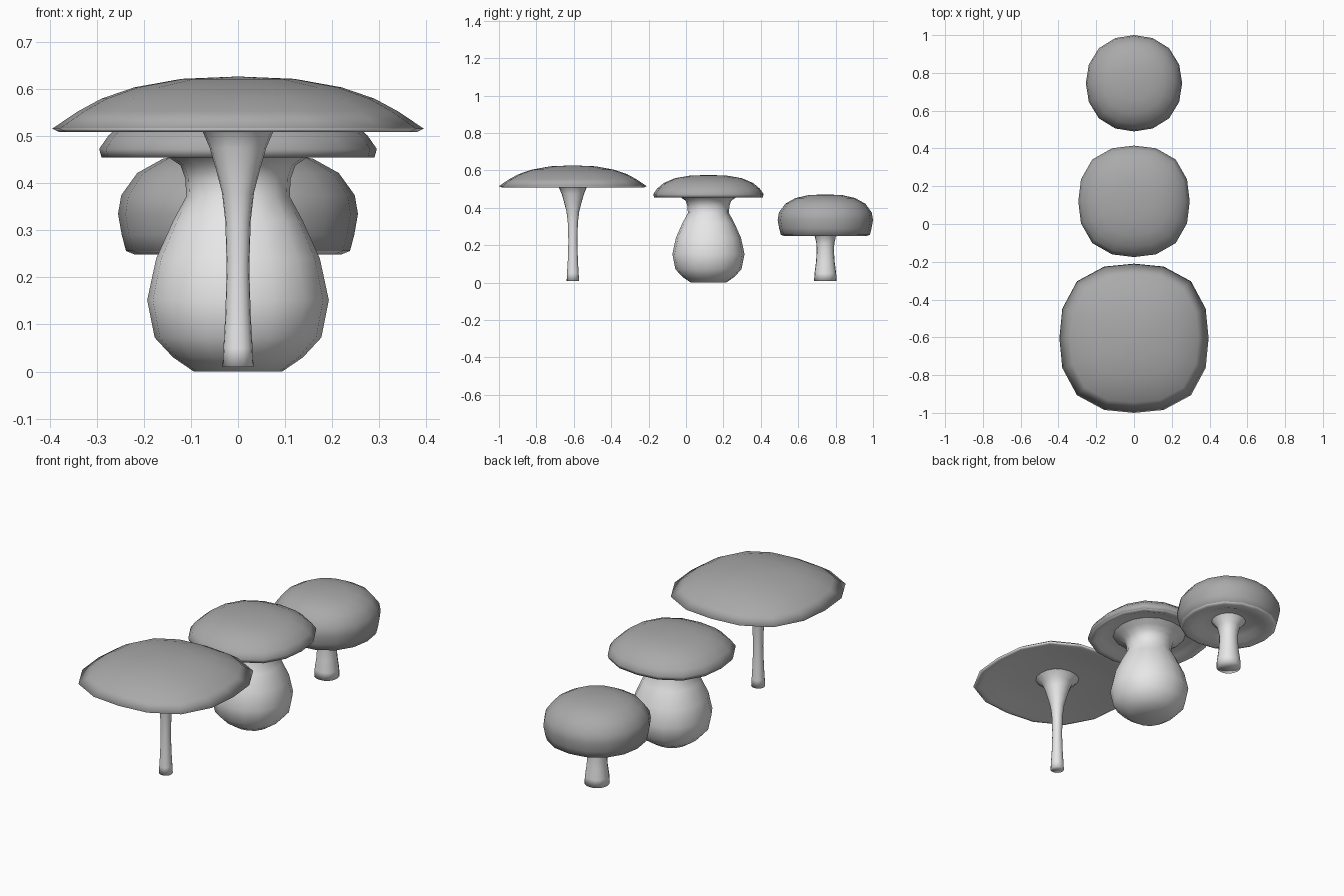
import bpy, bmesh, math


def material(name, v):
    m = bpy.data.materials.new(name)
    m.diffuse_color = (v, v, v, 1)
    return m


CAP = material("cap grey", 0.4)
STEM = material("stem pale grey", 0.8)
SIDES = 16


def lathe(name, y, profile, mat, square=0.0):
    """Spin (radius, z) points; 'square' pushes the diagonals outwards."""
    bm = bmesh.new()
    rings = []
    for r, z in profile:
        if r == 0:
            rings.append([bm.verts.new((0, y, z))])
            continue
        ring = []
        for i in range(SIDES):
            a = 2 * math.pi * i / SIDES
            k = r * (1 + square * math.sin(2 * a) ** 2)
            ring.append(bm.verts.new((k * math.cos(a), y + k * math.sin(a), z)))
        rings.append(ring)
    for a, b in zip(rings, rings[1:]):
        for i in range(SIDES):
            j = (i + 1) % SIDES
            quad = [a[i % len(a)], a[j % len(a)], b[j % len(b)], b[i % len(b)]]
            bm.faces.new(list(dict.fromkeys(quad)))
    bmesh.ops.recalc_face_normals(bm, faces=bm.faces)
    # Downward faces are the pale gills of a cap
    for f in bm.faces:
        f.smooth = True
        f.material_index = 1 if f.normal.z < -0.6 else 0
    mesh = bpy.data.meshes.new(name)
    bm.to_mesh(mesh)
    bm.free()
    mesh.materials.append(mat)
    mesh.materials.append(STEM)
    ob = bpy.data.objects.new(name, mesh)
    bpy.context.collection.objects.link(ob)
    return ob


# Wide flat mushroom at the front
lathe("flat_cap", -0.605, [
    (0, 0.627), (0.12, 0.622), (0.22, 0.604), (0.29, 0.58), (0.34, 0.553),
    (0.395, 0.516), (0.38, 0.509), (0.36, 0.511), (0.29, 0.524),
    (0.18, 0.535), (0, 0.54)], CAP, 0.08)
lathe("thin_stem", -0.605, [
    (0, 0.01), (0.033, 0.01), (0.031, 0.05), (0.027, 0.12), (0.024, 0.22),
    (0.027, 0.32), (0.034, 0.38), (0.047, 0.43), (0.06, 0.475),
    (0.075, 0.51), (0.11, 0.54)], STEM, 0.03)

# Bulbous mushroom in the middle
lathe("middle_cap", 0.12, [
    (0, 0.576), (0.1, 0.572), (0.18, 0.558), (0.24, 0.532), (0.275, 0.502),
    (0.295, 0.473), (0.29, 0.455), (0.26, 0.456), (0.23, 0.468),
    (0.18, 0.475), (0, 0.478)], CAP, 0.06)
lathe("bulb_stem", 0.12, [
    (0, 0), (0.094, 0), (0.138, 0.03), (0.177, 0.072), (0.193, 0.152),
    (0.174, 0.24), (0.138, 0.32), (0.11, 0.372), (0.112, 0.41),
    (0.122, 0.438), (0.15, 0.457), (0.18, 0.476)], STEM, 0.03)

# Round button mushroom at the back
lathe("round_cap", 0.745, [
    (0, 0.472), (0.09, 0.468), (0.16, 0.452), (0.214, 0.422), (0.248, 0.375),
    (0.255, 0.335), (0.247, 0.29), (0.238, 0.256), (0.22, 0.249),
    (0.18, 0.254), (0.14, 0.27), (0.09, 0.28), (0, 0.282)], CAP, 0.03)
lathe("short_stem", 0.745, [
    (0, 0.01), (0.06, 0.01), (0.058, 0.05), (0.05, 0.11), (0.046, 0.17),
    (0.048, 0.21), (0.056, 0.245), (0.085, 0.281)], STEM, 0.03)
